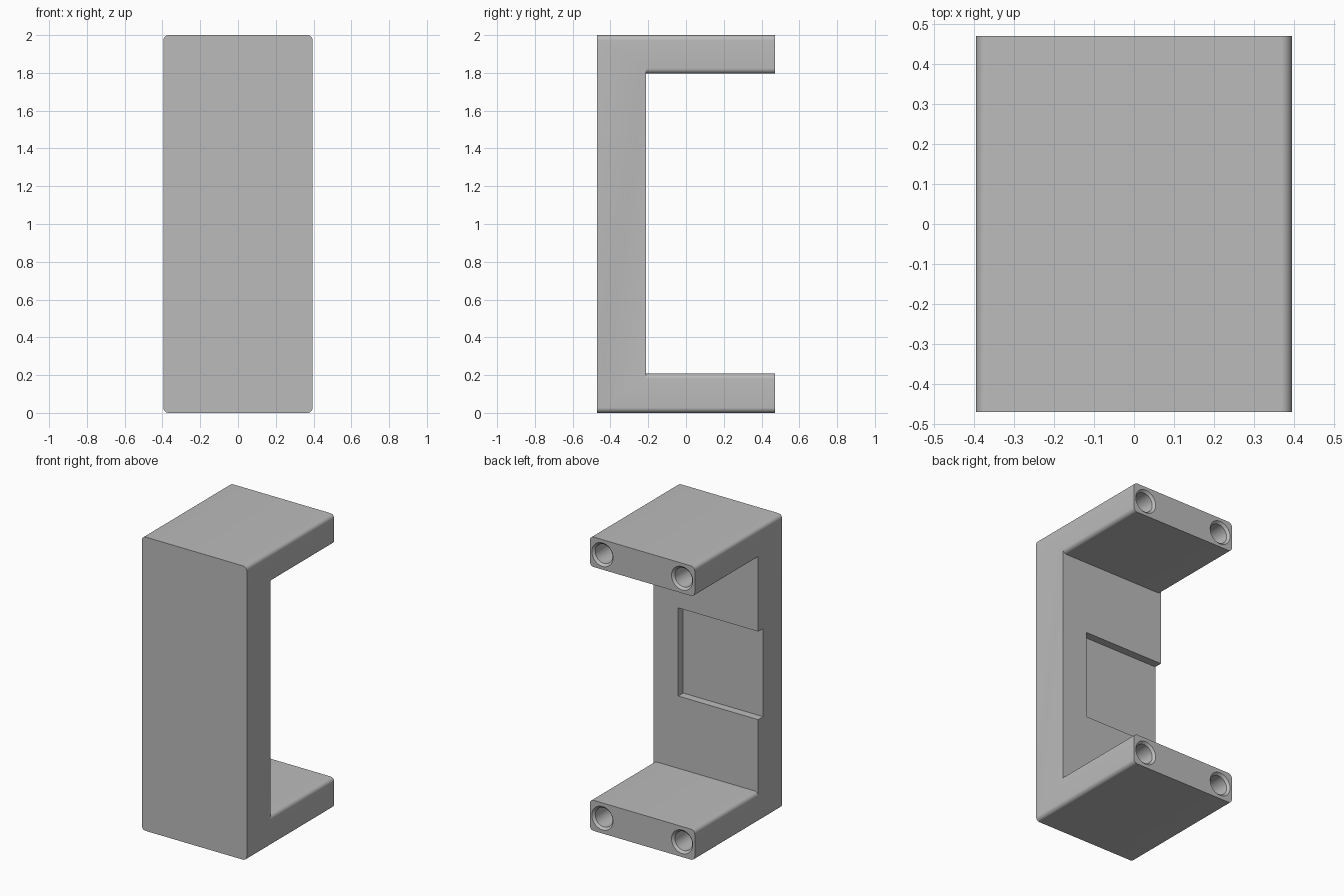
import bpy
import bmesh
from math import sin, cos, pi

cube = bpy.data.objects.get("Cube")
if cube:
    bpy.data.objects.remove(cube, do_unlink=True)

W, D, H = 0.395, 0.47, 2.0       # half width, half depth, height
R = 0.028                        # edge rounding
LOW, HIGH = 0.208, 1.796         # inner faces of the two arms
SPINE = -0.212                   # inner face of the spine
STEPS = 8

grey = bpy.data.materials.new("plain grey")
grey.use_nodes = True
colour = (0.5, 0.5, 0.5, 1)
grey.diffuse_color = colour
grey.node_tree.nodes["Principled BSDF"].inputs["Base Color"].default_value = colour


def arc(cx, cz, start, end):
    """Points of a rounded corner in the x-z plane."""
    angles = [start + (end - start) * i / STEPS for i in range(STEPS + 1)]
    return [(cx + R * cos(a), cz + R * sin(a)) for a in angles]


def finish(name, bm, helper):
    bmesh.ops.recalc_face_normals(bm, faces=bm.faces)
    mesh = bpy.data.meshes.new(name)
    bm.to_mesh(mesh)
    bm.free()
    mesh.materials.append(grey)
    obj = bpy.data.objects.new(name, mesh)
    bpy.context.collection.objects.link(obj)
    obj.hide_render = helper
    return obj


def prism(name, profile, y0, y1, helper=True):
    """Extrude an x-z profile along y."""
    bm = bmesh.new()
    face = bm.faces.new([bm.verts.new((x, y0, z)) for x, z in profile])
    ext = bmesh.ops.extrude_face_region(bm, geom=[face])["geom"]
    verts = [v for v in ext if isinstance(v, bmesh.types.BMVert)]
    bmesh.ops.translate(bm, vec=(0, y1 - y0, 0), verts=verts)
    return finish(name, bm, helper)


def hole(name, x, z):
    """Blind round hole with a chamfered mouth, opening towards +y."""
    bm = bmesh.new()
    rings = []
    for y, r in ((D + 0.02, 0.08), (D, 0.08), (D - 0.015, 0.065), (D - 0.2, 0.065)):
        rings.append([bm.verts.new((x + r * cos(a), y, z + r * sin(a)))
                      for a in (2 * pi * i / 40 for i in range(40))])
    for a, b in zip(rings, rings[1:]):
        for i in range(40):
            j = (i + 1) % 40
            bm.faces.new((a[i], a[j], b[j], b[i]))
    bm.faces.new(rings[0])
    bm.faces.new(rings[-1])
    return finish(name, bm, True)


# Block with its four long edges rounded
outline = (arc(W - R, H - R, 0, pi / 2) + arc(R - W, H - R, pi / 2, pi)
           + arc(R - W, R, pi, 1.5 * pi) + arc(W - R, R, 1.5 * pi, 2 * pi))
bracket = prism("bracket", outline, -D, D, helper=False)

# Opening between the arms, flared so that the arms get rounded inner edges
X = W + 0.1
opening = ([(X, HIGH + R)] + arc(W - R, HIGH + R, 0, -pi / 2)
           + arc(R - W, HIGH + R, -pi / 2, -pi) + [(-X, HIGH + R), (-X, LOW - R)]
           + arc(R - W, LOW - R, pi, pi / 2) + arc(W - R, LOW - R, pi / 2, 0)
           + [(X, LOW - R)])
cutters = [prism("opening_cutter", opening, SPINE, D + 0.1)]

# Square recess in the spine, open on the right side
recess = [(-X, 0.7), (0.207, 0.7), (0.207, 1.3), (-X, 1.3)]
cutters.append(prism("recess_cutter", recess, SPINE - 0.054, SPINE + 0.1))

# Two holes in the end of each arm
for x in (-0.3, 0.3):
    for z in (LOW / 2, (H + HIGH) / 2):
        cutters.append(hole("hole_cutter", x, z))

# Cut the block
bpy.context.view_layer.objects.active = bracket
for cutter in cutters:
    mod = bracket.modifiers.new("cut", "BOOLEAN")
    mod.operation = "DIFFERENCE"
    mod.solver = "EXACT"
    mod.object = cutter
    bpy.ops.object.modifier_apply(modifier=mod.name)
for cutter in cutters:
    bpy.data.objects.remove(cutter, do_unlink=True)

bpy.ops.object.select_all(action="DESELECT")
bracket.select_set(True)
bpy.ops.object.shade_smooth_by_angle(angle=pi / 6)
